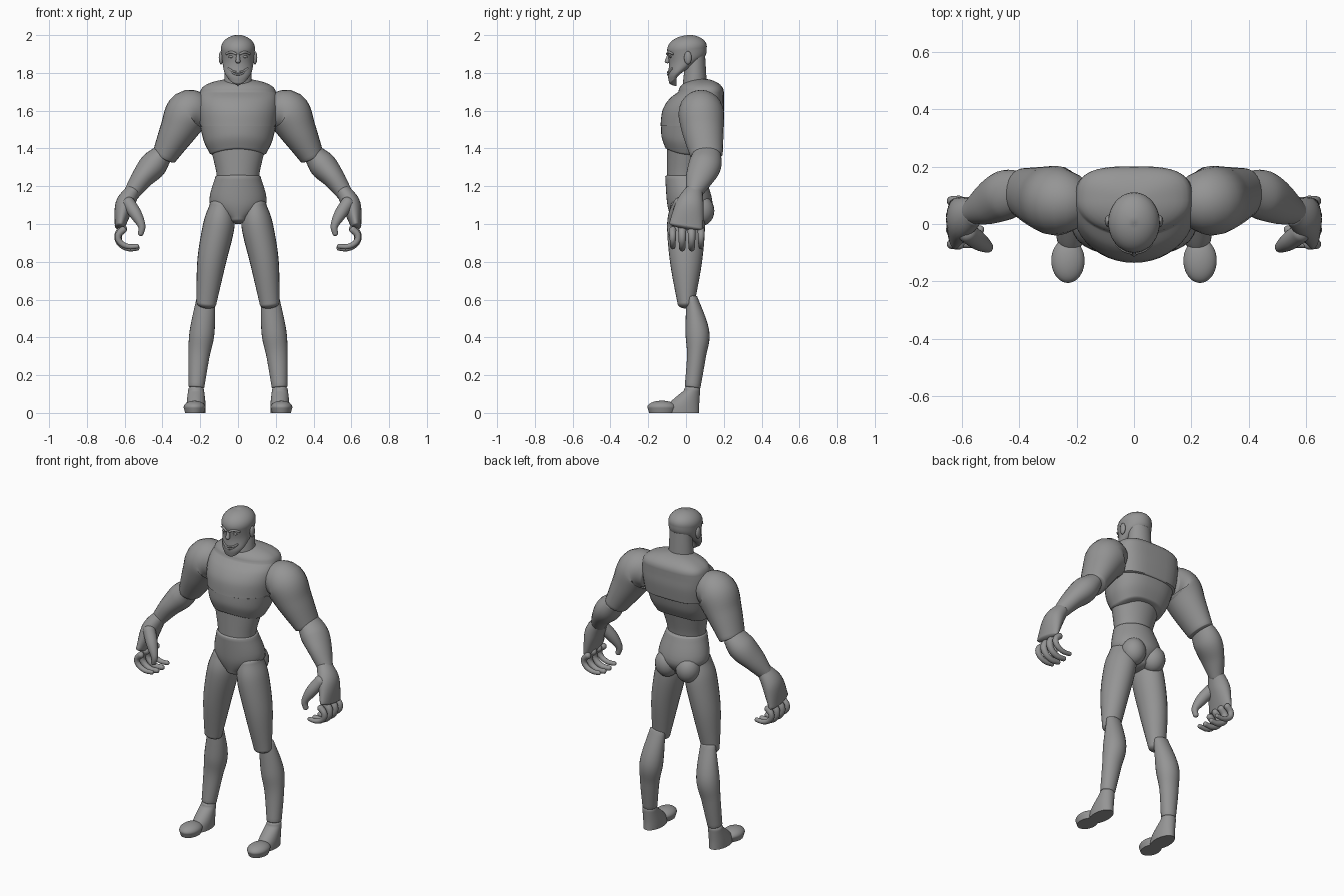
import bpy, bmesh, math
from mathutils import Vector

cube = bpy.data.objects.get("Cube")
if cube:
    bpy.data.objects.remove(cube, do_unlink=True)

grey = (.3, .3, .3, 1)
clay = bpy.data.materials.new("clay_grey")
clay.use_nodes = True
clay.diffuse_color = grey
shader = clay.node_tree.nodes["Principled BSDF"]
shader.inputs["Base Color"].default_value = grey
sides_of_body = (("left_", 1), ("right_", -1))


def slab(z, wide, front, back):
    """Horizontal cross-section: height, half width, front and back."""
    return (z, wide, (front + back) / 2, (back - front) / 2)


def joint(x, y, z, r, deep=None):
    """Cross-section on a limb path, with its radius and its depth radius."""
    return (x, y, z, r, deep or r)


def smooth_rows(rows, steps=6):
    """Pass a smooth curve through the given cross-sections."""
    result = []
    last = len(rows) - 1
    for i in range(last):
        before, start, end, after = (rows[min(max(i + k, 0), last)] for k in (-1, 0, 1, 2))
        for s in range(steps):
            t = s / steps
            result.append([
                b + t / 2 * (c - a + t * (2 * a - 5 * b + 4 * c - d + t * (3 * (b - c) + d - a)))
                for a, b, c, d in zip(before, start, end, after)])
    result.append(list(rows[last]))
    return result


def dome_angles():
    return [math.pi / 2 * i / 8.1 for i in range(1, 9)]


def circle(count):
    return [math.tau * i / count for i in range(count)]


def finish(obj, name):
    obj.name = name
    obj.data.name = name
    obj.data.materials.append(clay)
    bpy.ops.object.select_all(action='DESELECT')
    bpy.context.view_layer.objects.active = obj
    obj.select_set(True)
    bpy.ops.object.shade_smooth_by_angle(angle=math.radians(50))
    return obj


def skin(name, rings):
    """Join a stack of equal rings into a closed solid."""
    bm = bmesh.new()
    loops = [[bm.verts.new(point) for point in ring] for ring in rings]
    for low, high in zip(loops, loops[1:]):
        for i in range(len(low)):
            bm.faces.new((low[i - 1], low[i], high[i], high[i - 1]))
    bm.faces.new(loops[0])
    bm.faces.new(loops[-1])
    bmesh.ops.recalc_face_normals(bm, faces=bm.faces)
    mesh = bpy.data.meshes.new(name)
    bm.to_mesh(mesh)
    bm.free()
    obj = bpy.data.objects.new(name, mesh)
    bpy.context.collection.objects.link(obj)
    return finish(obj, name)


def power(value, exponent):
    return math.copysign(abs(value) ** (2 / exponent), value)


def body(name, rows, bottom, top, squareness=2, arch=0, tilt=0):
    """Stack horizontal sections, domed at the bottom and top by given heights."""
    rows = smooth_rows(rows)

    def dome(row, height):
        z, wide, middle, deep = row
        return [(z + height * math.sin(a), wide * math.cos(a), middle, deep * math.cos(a))
                for a in dome_angles()]

    rows = dome(rows[0], -bottom)[::-1] + rows + dome(rows[-1], top)
    rings = []
    for i, (z, wide, middle, deep) in enumerate(rows):
        lean = tilt * (1 - i / len(rows))
        ring = []
        for a in circle(40):
            exponent = squareness if math.sin(a) > 0 else 2
            u, v = power(math.cos(a), exponent), power(math.sin(a), exponent)
            ring.append((wide * u, middle + deep * v, z + lean * v + arch * (v * v - .5)))
        rings.append(ring)
    return skin(name, rings)


def limb(name, rows, dome):
    """Sweep oval sections along a path, with rounded ends."""
    rows = smooth_rows(rows)
    points = [Vector(row[:3]) for row in rows]
    depth_axis = Vector((0, 1, 0))
    if abs((points[-1] - points[0]).normalized().x) < .01 and name == "nose":
        depth_axis = Vector((1, 0, 0))
    rings = []

    def add_ring(centre, along, r, deep, a=0, direction=1):
        v = (depth_axis - along * depth_axis.dot(along)).normalized()
        u = v.cross(along)
        centre = centre + along * direction * dome * min(r, deep) * math.sin(a)
        rings.append([centre + math.cos(a) * (u * r * math.cos(c) + v * deep * math.sin(c))
                      for c in circle(24)])

    for i, row in enumerate(rows):
        along = (points[min(i + 1, len(rows) - 1)] - points[max(i - 1, 0)]).normalized()
        section = (points[i], along, *row[3:])
        if i == 0:
            for a in reversed(dome_angles()):
                add_ring(*section, a, -1)
        add_ring(*section)
    for a in dome_angles():
        add_ring(*section, a)
    return skin(name, rings)


def pair(name, rows, dome=.9):
    for side, s in sides_of_body:
        limb(side + name, [(s * row[0], *row[1:]) for row in rows], dome)


def ball(name, centre, size):
    bpy.ops.mesh.primitive_uv_sphere_add(segments=20, ring_count=12, location=centre)
    obj = bpy.context.object
    for vert in obj.data.vertices:
        vert.co *= Vector(size)
    return finish(obj, name)


def ball_pair(name, centre, size):
    for side, s in sides_of_body:
        ball(side + name, (s * centre[0], *centre[1:]), size)


# Torso
body("pelvis", [slab(z=1.03, wide=.06, front=-.08, back=.09),
                slab(z=1.11, wide=.15, front=-.1, back=.14),
                slab(z=1.25, wide=.12, front=-.11, back=.1)], bottom=.03, top=.02)
body("waist", [slab(z=1.24, wide=.11, front=-.1, back=.08),
               slab(z=1.3, wide=.12, front=-.1, back=.09),
               slab(z=1.42, wide=.15, front=-.1, back=.12)], bottom=.01, top=.01)
body("ribs", [slab(z=1.39, wide=.15, front=-.11, back=.14),
              slab(z=1.45, wide=.18, front=-.13, back=.17),
              slab(z=1.53, wide=.2, front=-.13, back=.19)],
     bottom=.02, top=.01, squareness=2.6, arch=.03)
body("chest", [slab(z=1.52, wide=.2, front=-.135, back=.19),
               slab(z=1.6, wide=.21, front=-.125, back=.2),
               slab(z=1.66, wide=.21, front=-.09, back=.2),
               slab(z=1.7, wide=.2, front=-.04, back=.2)],
     bottom=.01, top=.07, squareness=3.2)
ball_pair("buttock", centre=(.07, .08, 1.07), size=(.07, .07, .08))

# Head and face
body("neck", [slab(z=1.73, wide=.075, front=-.02, back=.11),
              slab(z=1.9, wide=.065, front=0, back=.1)], bottom=.03, top=.01, tilt=.02)
body("head", [slab(z=1.78, wide=.055, front=-.09, back=-.01),
              slab(z=1.81, wide=.074, front=-.095, back=.03),
              slab(z=1.87, wide=.084, front=-.09, back=.1),
              slab(z=1.93, wide=.09, front=-.1, back=.11)], bottom=.01, top=.07, tilt=.04)
pair("brow", [joint(.01, -.1, 1.9, r=.006), joint(.036, -.09, 1.91, r=.007),
              joint(.062, -.07, 1.9, r=.005)])
ball_pair("eye", centre=(.035, -.08, 1.886), size=(.016, .01, .007))
ball_pair("ear", centre=(.09, .01, 1.88), size=(.012, .02, .035))
limb("nose", [joint(0, -.09, 1.9, r=.007), joint(0, -.1, 1.86, r=.013)], dome=.7)
for lip, sag in (("upper_lip", 0), ("lower_lip", .012)):
    limb(lip, [joint(.05 * u, -.096 + .022 * u * u, 1.803 + .02 * u * u - sag * (1 - u * u), r=.005)
               for u in (-1, -.5, 0, .5, 1)], dome=.9)

# Arms
pair("upper_arm", [joint(.19, .08, 1.59, r=.09), joint(.26, .08, 1.59, r=.12),
                   joint(.32, .09, 1.49, r=.097, deep=.11),
                   joint(.39, .11, 1.36, r=.066, deep=.085)], dome=.2)
pair("forearm", [joint(.4, .11, 1.37, r=.055, deep=.075), joint(.45, .1, 1.31, r=.073, deep=.087),
                 joint(.51, .07, 1.24, r=.058, deep=.073), joint(.565, .04, 1.16, r=.042)], dome=.3)

# Hands, with fingers curling inward around an arc
pair("palm", [joint(.56, .04, 1.17, r=.04, deep=.05), joint(.6, .02, 1.1, r=.05, deep=.075),
              joint(.625, 0, .99, r=.028, deep=.09)], dome=.6)
for i, finger in enumerate(("index", "middle", "ring", "little")):
    size = 1 if finger in ("middle", "ring") else .85
    bends = [math.radians(50 - 32 * k) for k in range(6)]
    pair(finger + "_finger", [joint(.56 + .075 * math.cos(bend), .05 * i - .07,
                                    .93 + .06 * size * math.sin(bend), r=(.022 - .0015 * k) * size)
                              for k, bend in enumerate(bends)])
pair("thumb", [joint(.58, -.03, 1.11, r=.035), joint(.54, -.06, 1.05, r=.032),
               joint(.51, -.08, .99, r=.02), joint(.515, -.08, .95, r=.015)])

# Legs
pair("thigh", [joint(.09, 0, 1.1, r=.06, deep=.08), joint(.1, 0, 1, r=.083, deep=.1),
               joint(.14, 0, .8, r=.076, deep=.085), joint(.167, 0, .58, r=.052, deep=.045)], dome=.6)
pair("shin", [joint(.17, .03, .61, r=.048, deep=.03), joint(.19, .06, .43, r=.066, deep=.063),
              joint(.207, .055, .3, r=.056, deep=.05), joint(.22, .035, .14, r=.042)], dome=.3)

# Feet
for side, s in sides_of_body:
    foot = body(side + "foot", [slab(z=0, wide=.05, front=-.11, back=.07),
                                slab(z=.05, wide=.05, front=-.09, back=.07),
                                slab(z=.12, wide=.042, front=-.01, back=.075)], bottom=0, top=.03)
    toes = body(side + "toes", [slab(z=0, wide=.05, front=-.195, back=-.06),
                                slab(z=.03, wide=.058, front=-.205, back=-.05)], bottom=0, top=.035)
    foot.location.x = s * .222
    toes.location.x = s * .23
